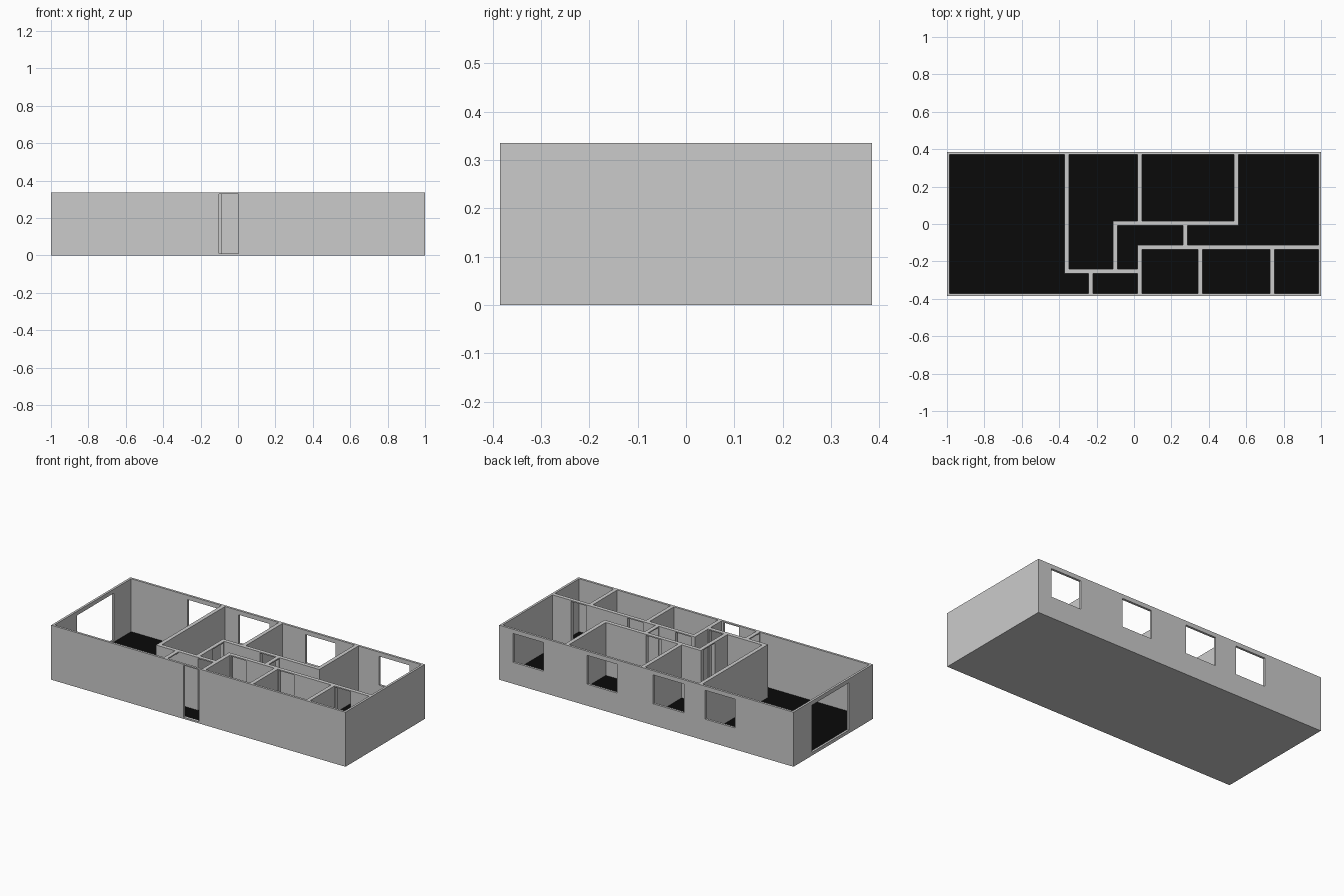
import bpy

if "Cube" in bpy.data.objects:
    bpy.data.objects.remove(bpy.data.objects["Cube"])

W, D, H = 1.0, 0.385, 0.335      # half width, half depth, wall height
T_OUT, T_IN = 0.014, 0.024       # outer and inner wall thickness
BASE, FLOOR = 0.005, 0.010       # slab top and floor finish top
DOOR_TOP = 0.328


def box(name, x0, x1, y0, y1, z0, z1):
    bpy.ops.mesh.primitive_cube_add(size=1)
    o = bpy.context.object
    o.name = name
    for v in o.data.vertices:
        v.co.x = x1 if v.co.x > 0 else x0
        v.co.y = y1 if v.co.y > 0 else y0
        v.co.z = z1 if v.co.z > 0 else z0
    return o


def cut(target, *bounds):
    cutter = box("cutter", *bounds)
    cutter.hide_render = True
    m = target.modifiers.new("opening", 'BOOLEAN')
    m.operation, m.solver, m.object = 'DIFFERENCE', 'EXACT', cutter
    bpy.context.view_layer.objects.active = target
    bpy.ops.object.modifier_apply(modifier=m.name)
    bpy.data.objects.remove(cutter, do_unlink=True)


# Outer walls and slab as one open tray
shell = box("outer_walls", -W, W, -D, D, 0, H)
xi, yi = W - T_OUT, D - T_OUT
cut(shell, -xi, xi, -yi, yi, BASE, H + 0.1)

# Back windows, front door, large side opening
for x0, x1 in [(0.70, 0.906), (0.198, 0.403), (-0.255, -0.046), (-0.604, -0.398)]:
    cut(shell, x0, x1, yi - 0.02, D + 0.02, 0.132, 0.309)
cut(shell, -0.101, 0.004, -D - 0.02, -yi + 0.02, FLOOR, DOOR_TOP)
cut(shell, -W - 0.02, -xi + 0.02, -0.152, 0.203, 0.02, 0.31)

# Black floor finish
floor = box("floor", -xi, xi, -yi, yi, BASE, FLOOR)
black = bpy.data.materials.new("black_floor")
black.diffuse_color = (0.003, 0.003, 0.003, 1)
black.use_nodes = True
black.node_tree.nodes["Principled BSDF"].inputs["Base Color"].default_value = black.diffuse_color
floor.data.materials.append(black)


# Partitions: centre line position, start, end, door ranges
h = T_IN / 2


def partition(name, axis, pos, a, b, doors=()):
    def bounds(p, q, half):
        return (p, q, pos - half, pos + half) if axis == 'x' else (pos - half, pos + half, p, q)
    wall = box(name, *bounds(a, b, h), FLOOR, H)
    for d0, d1 in doors:
        cut(wall, *bounds(d0, d1, h + 0.02), FLOOR - 0.02, DOOR_TOP)


YM, YC, YF = 0.004, -0.124, -0.253   # corridor back, corridor front, entry wall lines
partition("entry_back_wall", 'x', YF, -0.36 - h, 0.03 - h, [(-0.087, 0.012)])
partition("corridor_back_wall", 'x', YM, -0.10 - h, 0.546 + h, [(0.155, 0.26)])
partition("corridor_front_wall", 'x', YC, 0.03 - h, xi,
          [(0.046, 0.15), (0.37, 0.475), (0.755, 0.86)])
partition("living_room_wall", 'y', -0.36, YF + h, yi)
partition("entry_side_wall", 'y', -0.23, -yi, YF - h, [(-0.368, -0.268)])
partition("corridor_end_wall", 'y', -0.10, YF + h, YM - h, [(-0.12, -0.015)])
partition("corridor_right_wall", 'y', 0.275, YC + h, YM - h, [(-0.108, -0.012)])
partition("bedroom_wall_left", 'y', 0.03, YM + h, yi)
partition("bedroom_wall_right", 'y', 0.546, YM + h, yi)
for i, x in enumerate([0.03, 0.354, 0.739]):
    partition(f"front_room_wall_{i + 1}", 'y', x, -yi, YC - h)
